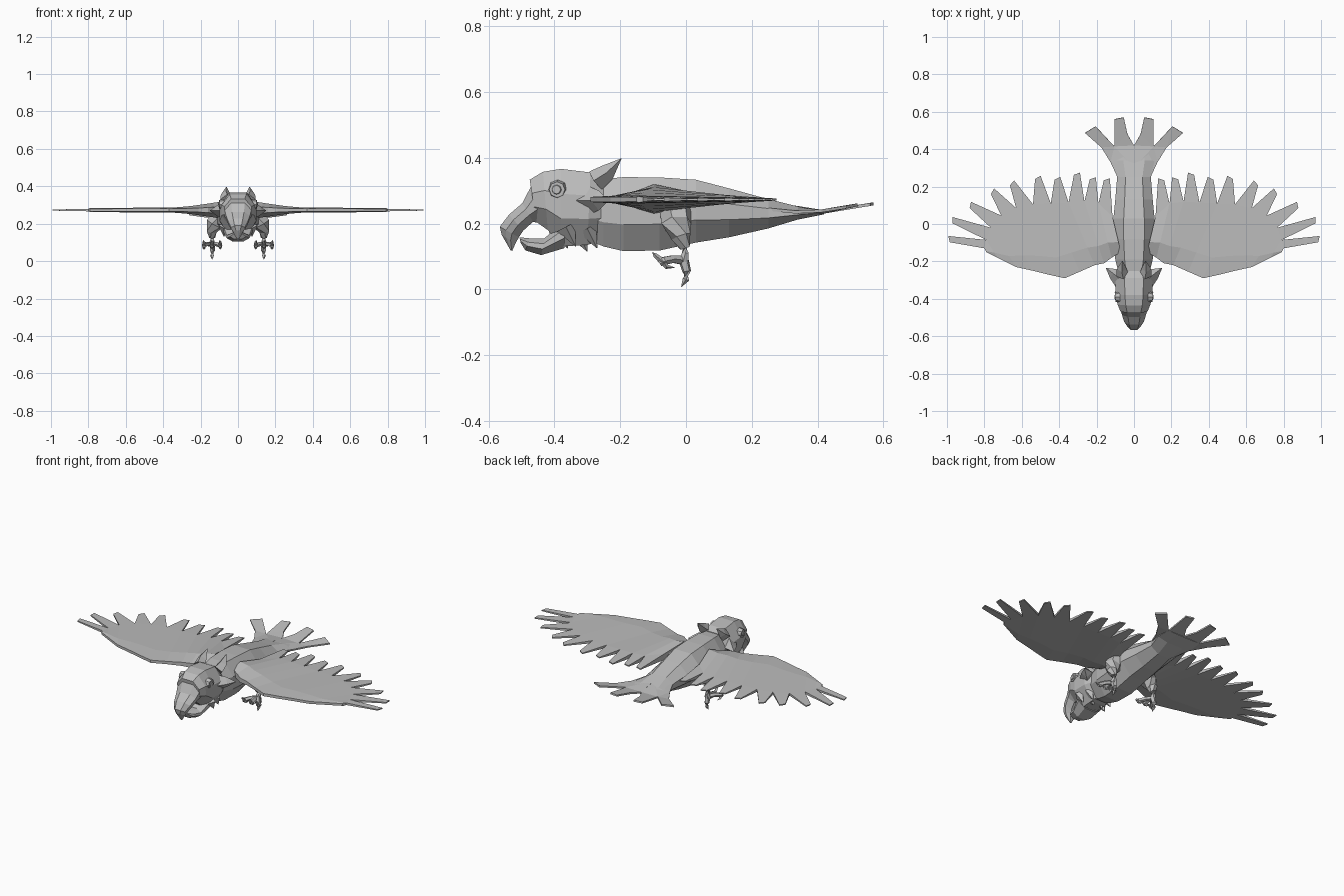
import bpy, bmesh, math
from mathutils import Vector

cube = bpy.data.objects.get("Cube")
if cube:
    bpy.data.objects.remove(cube, do_unlink=True)

grey = bpy.data.materials.new("plumage grey")
grey.use_nodes = True
grey.diffuse_color = (0.5, 0.5, 0.5, 1)
grey.node_tree.nodes["Principled BSDF"].inputs["Base Color"].default_value = (0.5, 0.5, 0.5, 1)


def finish(name, bm, mirror=False):
    """Turn a bmesh into a flat-shaded object, optionally mirrored across x."""
    bmesh.ops.recalc_face_normals(bm, faces=bm.faces)
    mesh = bpy.data.meshes.new(name)
    bm.to_mesh(mesh)
    bm.free()
    mesh.materials.append(grey)
    ob = bpy.data.objects.new(name, mesh)
    bpy.context.collection.objects.link(ob)
    if mirror:
        ob.modifiers.new("Mirror", 'MIRROR').use_mirror_merge = False
    return ob


def skin(bm, rings):
    """Join rings of points with quads and cap both ends."""
    rows = [[bm.verts.new(p) for p in ring] for ring in rings]
    n = len(rows[0])
    for a, b in zip(rows, rows[1:]):
        for i in range(n):
            j = (i + 1) % n
            bm.faces.new((a[i], a[j], b[j], b[i]))
    bm.faces.new(rows[0])
    bm.faces.new(rows[-1])


# Cross-section: (share of half width, height share)
SECTION = [(.5, 1), (1, .68), (1, .36), (.45, 0)]


def loft(name, sections):
    """Sections hold top y, top z, bottom y, bottom z, half width."""
    bm = bmesh.new()
    rings = []
    for yt, zt, yb, zb, w in sections:
        half = [(w * s, yb + (yt - yb) * t, zb + (zt - zb) * t) for s, t in SECTION]
        rings.append(half + [(-x, y, z) for x, y, z in reversed(half)])
    skin(bm, rings)
    return finish(name, bm)


def tube(bm, points, radii, sides=6):
    pts = [Vector(p) for p in points]
    rings = []
    for i, p in enumerate(pts):
        d = (pts[min(i + 1, len(pts) - 1)] - pts[max(i - 1, 0)]).normalized()
        q = d.to_track_quat('Z', 'Y')
        angles = [math.tau * k / sides for k in range(sides)]
        rings.append([p + q @ Vector((math.cos(a), math.sin(a), 0)) * radii[i] for a in angles])
    skin(bm, rings)


# Body and head
loft("body", [(y, t, y, b, w) for y, t, b, w in [
    (-.3, .335, .15, .075), (-.25, .335, .13, .085), (-.19, .341, .116, .1),
    (-.08, .34, .118, .11), (.03, .333, .142, .11), (.13, .307, .158, .1),
    (.25, .274, .185, .09), (.34, .252, .212, .115), (.42, .236, .228, .11)]])
loft("head", [
    (-.25, .338, -.25, .15, .08), (-.29, .355, -.3, .135, .1), (-.38, .366, -.38, .13, .098),
    (-.435, .357, -.42, .18, .088), (-.475, .333, -.455, .205, .072)])
loft("upper_beak", [
    (-.465, .325, -.44, .2, .074), (-.497, .262, -.465, .205, .064), (-.538, .227, -.495, .178, .052),
    (-.566, .19, -.508, .158, .036), (-.56, .165, -.518, .14, .024), (-.533, .118, -.528, .117, .005)])
loft("lower_beak", [
    (-.37, .21, -.37, .125, .078), (-.43, .155, -.44, .104, .06),
    (-.475, .155, -.488, .118, .045), (-.506, .158, -.503, .142, .02)])

# Ears, cheek tufts and throat ruff
bm = bmesh.new()
tube(bm, [(.06, -.275, .33), (.066, -.24, .355), (.062, -.197, .397)], [.034, .026, .001], 4)
finish("ear", bm, True)
bm = bmesh.new()
tube(bm, [(.07, -.3, .27), (.11, -.265, .27), (.15, -.235, .27)], [.045, .03, .001], 4)
finish("cheek_tuft", bm, True)
bm = bmesh.new()
for x, y, z in [(.03, -.3, .115), (.075, -.335, .13), (.06, -.27, .125), (.03, -.36, .125)]:
    tube(bm, [(x, y - .03, z + .06), (x, y, z)], [.03, .001], 4)
finish("throat_ruff", bm, True)

# Eyes with a raised lid
bm = bmesh.new()
tube(bm, [(.075, -.39, .303), (.1, -.392, .303)], [.03, .024], 8)
tube(bm, [(.09, -.392, .303), (.104, -.394, .303)], [.019, .013], 8)
finish("eye", bm, True)

# Wing: strips from leading edge through the thick arm to the feather notches
leading = [(.79, -.15), (.73, -.18), (.63, -.23), (.54, -.25), (.46, -.27), (.37, -.29),
           (.29, -.255), (.21, -.22), (.16, -.21), (.12, -.18), (.07, -.15)]
notches = [(.8, -.13), (.79, -.085), (.765, -.02), (.71, .045), (.63, .085), (.54, .105),
           (.445, .11), (.35, .115), (.265, .12), (.19, .11), (.115, .04)]
tips = [(.995, -.08), (.975, .022), (.88, .105), (.76, .18), (.655, .225), (.515, .255),
        (.41, .25), (.305, .275), (.22, .25), (.145, .245)]


def crest(x):
    """Extra height of the wing toward the shoulder."""
    return .009 * (1 - x) + .03 * max(0, (.25 - x) / .18)


bm = bmesh.new()
layers = []
for side in (1, -1):
    def vert(p, lift):
        return bm.verts.new((p[0], p[1], .273 + side * lift))
    rows = [[], [], []]
    for a, b in zip(leading, notches):
        a, b = Vector(a), Vector(b)
        up = crest(a.x)
        rows[0].append(vert(a, .006 + up * .35))
        rows[1].append(vert(a.lerp(b, .28), .008 + up))
        rows[2].append(vert(b, .006 + up * .3))
    ends = []
    for i, tip in enumerate(tips):
        tip = Vector(tip)
        base = (Vector(notches[i]) + Vector(notches[i + 1])) / 2
        d = (tip - base).normalized()
        across = Vector((d.y, -d.x)) * .016
        ends.append([vert(tip + across - d * .012, .003), vert(tip - across, .003)])
    for a, b in zip(rows, rows[1:]):
        for i in range(len(tips)):
            bm.faces.new((a[i], a[i + 1], b[i + 1], b[i]))
    for i, (p, q) in enumerate(ends):
        bm.faces.new((rows[2][i], rows[2][i + 1], q, p))
    # Boundary loop of this layer, running round the whole wing
    rim = rows[0] + [rows[1][-1], rows[2][-1]]
    for i in reversed(range(len(tips))):
        rim += [ends[i][1], ends[i][0], rows[2][i]]
    rim.append(rows[1][0])
    layers.append(rim)
top, bottom = layers
for i in range(len(top)):
    j = (i + 1) % len(top)
    bm.faces.new((top[i], top[j], bottom[j], bottom[i]))
finish("wing", bm, True)

# Tail fan: thin plate split into two feathers on each side
bm = bmesh.new()
fan = {"root": (0, .3, .255), "hip": (.088, .25, .243), "side": (.125, .33, .235),
       "notch": (.105, .415, .234), "middle": (0, .42, .236),
       "out_a": (.262, .487, .25), "out_b": (.205, .522, .257), "bend": (.175, .41, .238),
       "in_a": (.105, .56, .258), "in_b": (.055, .57, .26), "in_bend": (.035, .48, .245)}
v = {k: bm.verts.new(p) for k, p in fan.items()}
for keys in ("root hip side notch middle", "side bend out_a out_b notch",
             "notch in_a in_b in_bend middle"):
    bm.faces.new([v[k] for k in keys.split()])
bmesh.ops.recalc_face_normals(bm, faces=bm.faces)
bmesh.ops.triangulate(bm, faces=bm.faces)
tail = finish("tail_fan", bm, True)
solid = tail.modifiers.new("Thickness", 'SOLIDIFY')
solid.thickness = .009
solid.offset = 0

# Legs: feathered thigh, shank, curled front toes and long hind talon
bm = bmesh.new()
tube(bm, [(.09, -.03, .25), (.125, -.03, .2), (.14, -.015, .16), (.138, -.003, .125)],
     [.05, .047, .03, .016])
tube(bm, [(.138, -.005, .14), (.138, -.002, .11), (.138, -.008, .085)], [.014, .012, .018])
finish("leg", bm, True)
bm = bmesh.new()
for x in (.095, .138, .182):
    mid = (x + .138) / 2
    tube(bm, [(.138, -.008, .088), (mid, -.04, .092), (x, -.068, .086), (x, -.08, .078)],
         [.014, .012, .013, .009], 5)
    tube(bm, [(x, -.072, .085), (x, -.093, .103), (x * 1.02, -.102, .112)], [.01, .007, .001], 4)
    tube(bm, [(x, -.07, .085), (x, -.058, .068), (x, -.035, .066)], [.011, .007, .001], 4)
tube(bm, [(.138, -.006, .085), (.138, .002, .055), (.138, 0, .03), (.138, -.014, .008)],
     [.016, .014, .011, .001], 5)
finish("foot", bm, True)
